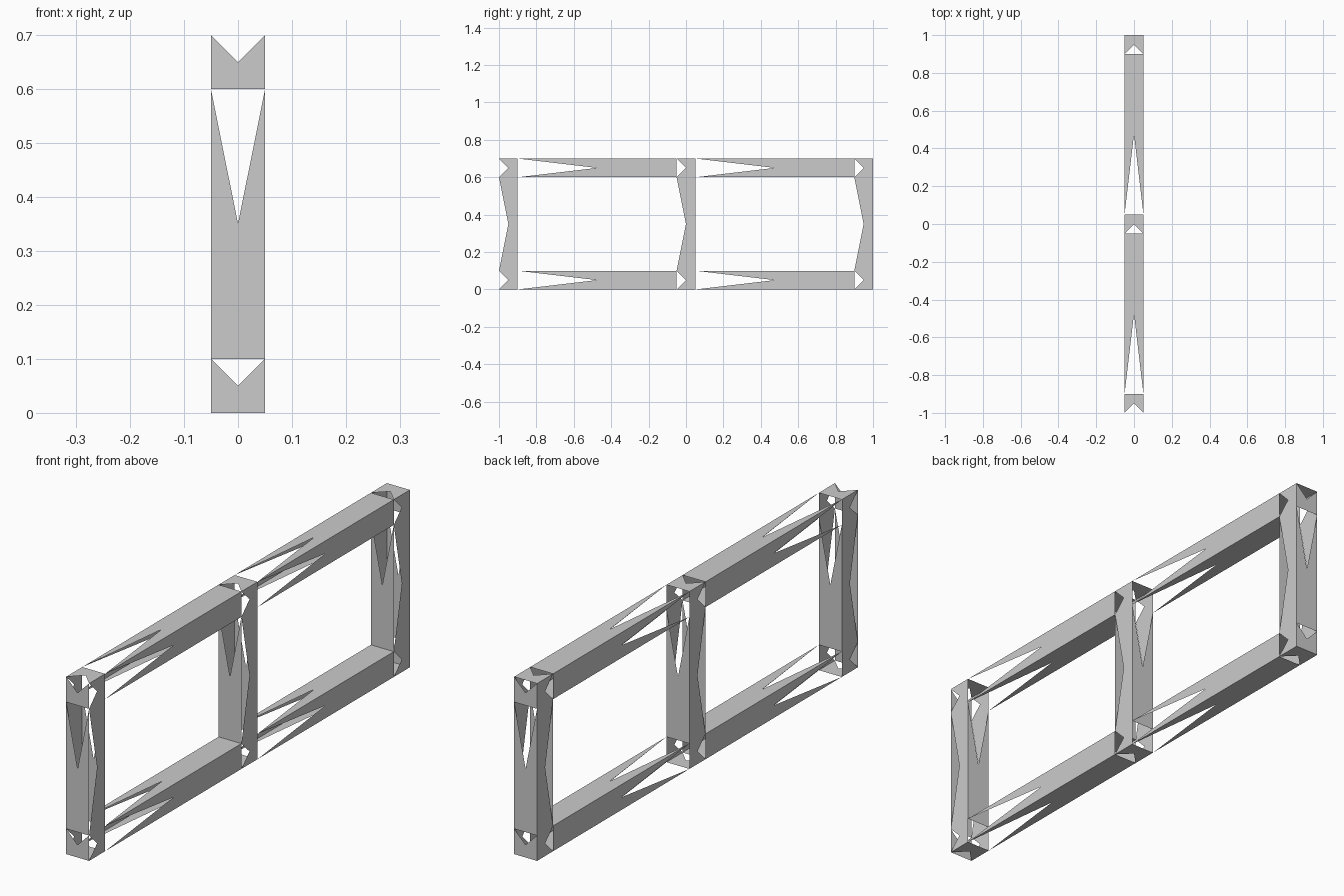
import bpy, bmesh
from mathutils import Vector

if "Cube" in bpy.data.objects:
    bpy.data.objects.remove(bpy.data.objects["Cube"])

W = 0.05          # half thickness of every bar


def notched_panel(bm, lo, hi, axis, sign):
    """One flat side of a bar with a V notch cut from one edge to its centre."""
    n = 2 if axis == 1 else 1                 # notch runs along z on y sides, else along y
    u = 3 - axis - n                          # remaining in-plane axis
    base, far = (hi[n], lo[n]) if axis == 1 else (lo[n], hi[n])
    plane = hi[axis] if sign > 0 else lo[axis]
    mid_u, mid_n = (lo[u] + hi[u]) / 2, (lo[n] + hi[n]) / 2
    outline = [(lo[u], base), (lo[u], far), (hi[u], far), (hi[u], base), (mid_u, mid_n)]
    verts = []
    for pu, pn in outline:
        co = Vector((0, 0, 0))
        co[axis], co[u], co[n] = plane, pu, pn
        verts.append(bm.verts.new(co))
    face = bm.faces.new(verts)
    face.normal_update()
    if face.normal[axis] * sign < 0:
        face.normal_flip()


def bar(name, y0, y1, z0, z1, open_sides):
    """Hollow bar; open_sides lists the (axis, sign) sides joined to a neighbour."""
    bm = bmesh.new()
    lo, hi = (-W, y0, z0), (W, y1, z1)
    for axis in range(3):
        for sign in (-1, 1):
            if (axis, sign) not in open_sides:
                notched_panel(bm, lo, hi, axis, sign)
    bmesh.ops.remove_doubles(bm, verts=bm.verts, dist=1e-5)
    mesh = bpy.data.meshes.new(name)
    bm.to_mesh(mesh)
    bm.free()
    bpy.context.collection.objects.link(bpy.data.objects.new(name, mesh))


# Upright posts with a joint block at each end
for label, yc in (("front", -0.95), ("middle", 0.0), ("back", 0.95)):
    y0, y1 = yc - W, yc + W
    bar(label + "_post", y0, y1, 0.1, 0.6, [(2, -1), (2, 1)])
    rail_sides = [(1, s) for s in (-1, 1) if abs(yc + s * W) < 0.95]
    bar(label + "_bottom_joint", y0, y1, 0.0, 0.1, rail_sides + [(2, 1)])
    bar(label + "_top_joint", y0, y1, 0.6, 0.7, rail_sides + [(2, -1)])

# Horizontal rails between the joints
for level, z0 in (("bottom", 0.0), ("top", 0.6)):
    for label, y0, y1 in (("front", -0.9, -0.05), ("back", 0.05, 0.9)):
        bar(f"{label}_{level}_rail", y0, y1, z0, z0 + 0.1, [(1, -1), (1, 1)])
